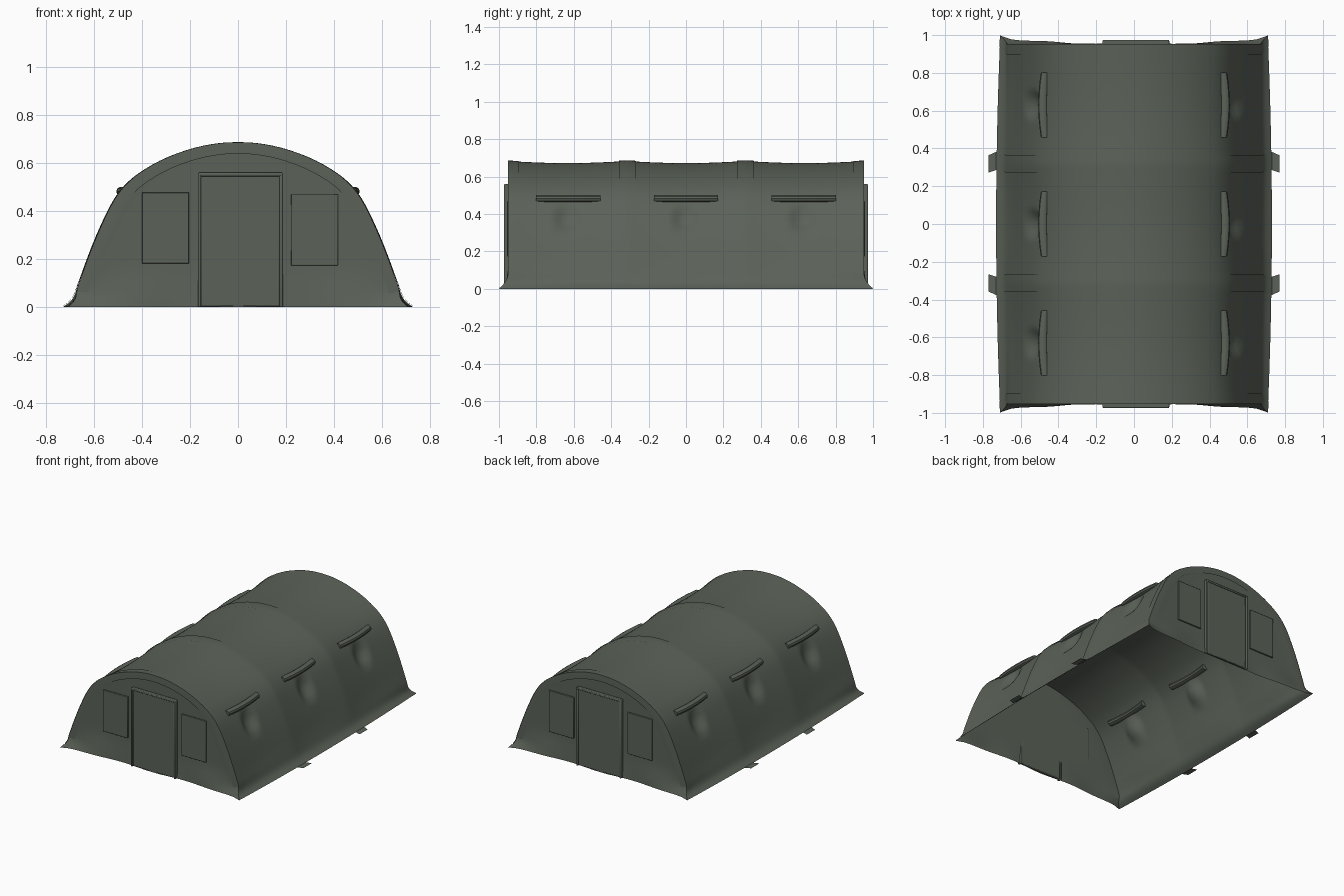
import bpy, bmesh, math
from mathutils import Vector

if "Cube" in bpy.data.objects:
    bpy.data.objects.remove(bpy.data.objects["Cube"])

canvas = bpy.data.materials.new("grey green canvas")
canvas.diffuse_color = (0.105, 0.122, 0.098, 1)
canvas.use_nodes = True
canvas.node_tree.nodes["Principled BSDF"].inputs["Base Color"].default_value = canvas.diffuse_color

# Half cross-section of the arch, from hem to ridge
HALF = [(.73, 0), (.69, .035), (.662, .10), (.618, .22), (.568, .34), (.512, .45),
        (.452, .522), (.38, .575), (.29, .622), (.18, .66), (.08, .679), (0, .683)]


def dense(pts, n=3):
    """Catmull-Rom refinement of a 2D polyline."""
    p = [Vector(q) for q in pts]
    p = [p[0] * 2 - p[1]] + p + [Vector((-p[-2].x, p[-2].y))]
    out = []
    for i in range(1, len(p) - 2):
        a, b, c, d = p[i - 1:i + 3]
        for k in range(n):
            t = k / n
            out.append(.5 * (2 * b + (c - a) * t + (2 * a - 5 * b + 4 * c - d) * t * t
                             + (3 * b - a - 3 * c + d) * t ** 3))
    return out + [p[-2]]


ARC = dense(HALF)
ARC[0].y = 0
FULL = ARC + [Vector((-q.x, q.y)) for q in reversed(ARC[:-1])]
N = len(FULL)
BAY = 0.95 * 2 / 3


def skin(i, y, off=0.0, sag=True):
    """Point on the canvas roof at arch index i and length position y."""
    p = FULL[i]
    t = FULL[min(i + 1, N - 1)] - FULL[max(i - 1, 0)]
    n = Vector((t.y, -t.x)).normalized()
    d = off
    if sag:
        hang = abs(math.sin(math.pi * (y + .95) / BAY))
        d -= hang * (.011 + .004 * max(0, 1 - abs(p.y - .46) / .2)) * min(1, p.y / .15)
        for c in (-.63, 0, .63):        # pushed-in vent dimples
            r = math.hypot(y - c, p.y - .385)
            d -= .03 * min(1, max(0, 1.5 * (1 - r / .085)))
    low = max(0, 1 - p.y / .08)
    x = p.x + n.x * d
    if low:
        x -= math.copysign(.022 * low * (y / .95) ** 2, x)
    return Vector((x, y * (1 + .05 * low * low), max(0, p.y + n.y * d)))


def make(name, verts, faces, thick=0.0):
    me = bpy.data.meshes.new(name)
    me.from_pydata([tuple(v) for v in verts], [], faces)
    ob = bpy.data.objects.new(name, me)
    bpy.context.collection.objects.link(ob)
    bm = bmesh.new()
    bm.from_mesh(me)
    bmesh.ops.remove_doubles(bm, verts=bm.verts, dist=1e-5)
    bmesh.ops.recalc_face_normals(bm, faces=bm.faces)
    bm.to_mesh(me)
    bm.free()
    me.materials.append(canvas)
    if thick:
        m = ob.modifiers.new("thickness", "SOLIDIFY")
        m.thickness, m.offset = thick, 0
    bpy.context.view_layer.objects.active = ob
    ob.select_set(True)
    bpy.ops.object.shade_smooth_by_angle(angle=math.radians(35))
    ob.select_set(False)
    return ob


def grid(name, rows, thick=0.0):
    w = len(rows[0])
    faces = [(r * w + c, r * w + c + 1, (r + 1) * w + c + 1, (r + 1) * w + c)
             for r in range(len(rows) - 1) for c in range(w - 1)]
    return make(name, [v for r in rows for v in r], faces, thick)


def box(name, lo, hi, bevel):
    """Softly bevelled fabric panel."""
    (a, b, c), (d, e, f) = lo, hi
    v = [(x, y, z) for x in (a, d) for y in (b, e) for z in (c, f)]
    ob = make(name, v, [(0, 1, 3, 2), (4, 6, 7, 5), (0, 4, 5, 1),
                        (2, 3, 7, 6), (0, 2, 6, 4), (1, 5, 7, 3)])
    m = ob.modifiers.new("soft", "BEVEL")
    m.width, m.segments = bevel, 2
    return ob


# Roof canvas with sagging bays
grid("roof_canvas", [[skin(i, -.95 + 1.9 * k / 96) for i in range(N)] for k in range(97)])

# Straps lying over the two inner ribs, with ground tabs
for k, yc in enumerate((-.312, .318)):
    rows = []
    for y in (yc - .046, yc - .023, yc, yc + .023, yc + .046):
        row = [skin(i, y, .004) for i in range(N)]
        rows.append([Vector((.77, y, .003))] + row + [Vector((-.77, y, .003))])
    grid(f"rib_strap_{k}", rows)

for s, label in ((-1, "front"), (1, "back")):
    # Edge binding around the end of the roof
    grid(f"{label}_edge_binding", [[skin(i, s * y, .003) for i in range(N)]
                                   for y in (.895, .925, .952)])
    # Raised hem where the end wall meets the roof
    rim = []
    for f in (1.0, .965, .93):
        rim.append([Vector((p.x * f, s * (.952 if f == 1 else .953), p.z * (f + .005)))
                    for p in (skin(i, s * .95, 0, False) for i in range(4, N - 4))])
    grid(f"{label}_wall_hem", rim)
    # End wall, flaring at the foot
    rows = []
    for i in range(len(ARC)):
        e = skin(i, s * .95, 0, False)
        row = []
        for k in range(25):
            u = -1 + k / 12
            flare = .015 * max(0, 1 - e.z / .15) * (1 + .5 * math.cos(u * 9))
            inner = s * (.945 + flare)
            row.append(Vector((e.x * u, inner + (e.y - inner) * u ** 8, e.z)))
        rows.append(row)
    grid(f"{label}_wall", rows)
    # Door flap, side flies and windows
    y0, y1 = sorted((s * .945, s * .967))
    box(f"{label}_door", (-.155, y0, .003), (.175, y1, .555), .006)
    for x in (-.16, .18):
        y0, y1 = sorted((s * .945, s * .974))
        box(f"{label}_door_fly", (x - .007, y0, 0), (x + .007, y1, .56), .005)
    box(f"{label}_door_top", (-.165, y0, .545), (.185, y1, .56), .005)
    for x, z in ((-.302, .33), (.318, .322)):
        y0, y1 = sorted((s * .945, s * .956))
        box(f"{label}_window", (x - .098, y0, z - .148), (x + .098, y1, z + .148), .003)

# Rolled-up window covers along both sides
for s in (-1, 1):
    for yc in (-.63, 0, .63):
        rows = []
        for t in range(9):
            q = -1 + t / 4
            y = yc + .172 * q
            cx, cz = .483 - .014 * q * q, .482
            rows.append([Vector((s * (cx + .024 * math.cos(a)), y, cz + .02 * math.sin(a)))
                         for a in (math.tau * j / 10 for j in range(11))])
        mid0, mid1 = [sum(r[:10], Vector((0, 0, 0))) / 10 for r in (rows[0], rows[-1])]
        grid("window_roll", [[mid0] * 11] + rows + [[mid1] * 11])
